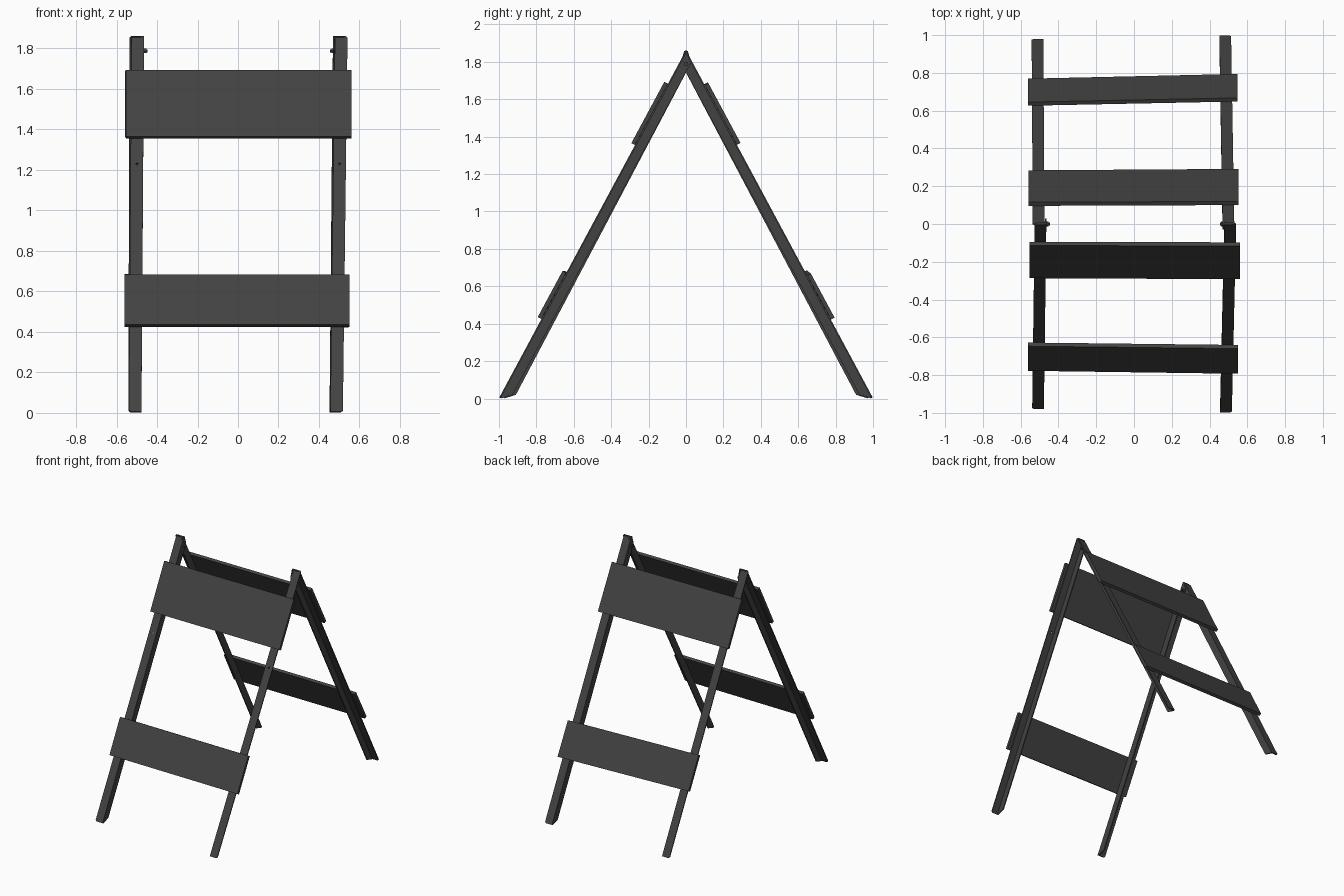
import bpy, bmesh, math
from mathutils import Vector, Matrix

if "Cube" in bpy.data.objects:
    bpy.data.objects.remove(bpy.data.objects["Cube"])

mat = bpy.data.materials.new("dark_grey")
mat.diffuse_color = (0.055, 0.055, 0.055, 1)
mat.use_nodes = True
mat.node_tree.nodes["Principled BSDF"].inputs["Base Color"].default_value = mat.diffuse_color

W, D, T = 0.062, 0.056, 0.008      # angle-iron width, depth, wall
TOP_Z, BOT_Z = 1.862, 0.006


def add_object(name, bm):
    bmesh.ops.recalc_face_normals(bm, faces=bm.faces)
    me = bpy.data.meshes.new(name)
    bm.to_mesh(me)
    bm.free()
    ob = bpy.data.objects.new(name, me)
    bpy.context.collection.objects.link(ob)
    me.materials.append(mat)
    return ob


def cut(bm, co, no):
    """Slice off everything beyond a plane and cap the opening."""
    bmesh.ops.bisect_plane(bm, geom=bm.verts[:] + bm.edges[:] + bm.faces[:],
                           plane_co=co, plane_no=no, clear_outer=True)
    bmesh.ops.holes_fill(bm, edges=[e for e in bm.edges if e.is_boundary], sides=0)


def leg(name, top, bottom, s, side):
    """Angle-iron leg; s = -1 front / 1 back, side = -1 left / 1 right."""
    top, bottom = Vector(top), Vector(bottom)
    length = (bottom - top).length
    u = (bottom - top).normalized()
    x = (Vector((1, 0, 0)) - u * u.x).normalized()
    n = x.cross(u) * -s
    m = Matrix((x, n, u)).transposed().to_4x4()
    m.translation = top
    h, k = W / 2, -side            # k points to the inner edge
    prof = [(-h, 0), (h, 0), (h, D), (h - T, D), (h - T, T), (-h, T)]
    bm = bmesh.new()
    f = bm.faces.new([bm.verts.new((a * k, b, 0)) for a, b in prof])
    ext = bmesh.ops.extrude_face_region(bm, geom=[f])
    bmesh.ops.translate(bm, vec=(0, 0, length),
                        verts=[v for v in ext["geom"] if isinstance(v, bmesh.types.BMVert)])
    # clipped flange corners at both ends
    for z, e in ((0, -1), (length, 1)):
        cut(bm, (0, T + 0.003, z), (0, 1, e))
        cut(bm, (-k * (h - 0.01), 0, z), (-k, 0, e))
    bm.transform(m)
    ob = add_object(name, bm)

    # small bolt holes in the outer face and in the foot
    cb = bmesh.new()
    for z in (1.23, 0.38, 0.22):
        loc = (0, 0, length * (TOP_Z - z) / (TOP_Z - BOT_Z))
        bmesh.ops.create_cone(cb, cap_ends=True, segments=8, radius1=0.006, radius2=0.006, depth=0.04,
                              matrix=Matrix.Translation(loc) @ Matrix.Rotation(math.pi / 2, 4, 'X'))
    bmesh.ops.create_cone(cb, cap_ends=True, segments=8, radius1=0.007, radius2=0.007, depth=0.03,
                          matrix=Matrix.Translation((k * (h - T / 2), 0.03, length - 0.045))
                          @ Matrix.Rotation(math.pi / 2, 4, 'Y'))
    cb.transform(m)
    cutter = add_object(name + "_hole_cutter", cb)
    cutter.hide_render = True
    cutter.hide_viewport = True
    mod = ob.modifiers.new("holes", 'BOOLEAN')
    mod.operation = 'DIFFERENCE'
    mod.solver = 'EXACT'
    mod.object = cutter


def panel(name, s, x0, x1, z0, z1, feet, dz=0.0):
    """Flat board lying on the outer faces of one pair of legs."""
    slope = Vector((0, s, -(TOP_Z - BOT_Z))).normalized()
    out = Vector((0, -slope.z * s, abs(slope.y)))
    bm = bmesh.new()
    pts = []
    for x, z in ((x0, z0), (x1, z0 - dz), (x1, z1 - dz), (x0, z1)):
        foot = feet[0] + (feet[1] - feet[0]) * (x + 0.5)
        pts.append(Vector((x, s * foot * (TOP_Z - z) / (TOP_Z - BOT_Z), z)))
    out *= 0.022
    inner = [bm.verts.new(p) for p in pts]
    outer = [bm.verts.new(p + out) for p in pts]
    bm.faces.new(inner)
    bm.faces.new(outer)
    for i in range(4):
        j = (i + 1) % 4
        bm.faces.new((inner[i], inner[j], outer[j], outer[i]))
    add_object(name, bm)


# legs: name, top x, bottom x, foot distance, front/back, left/right
for name, tx, bx, fy, s, side in (
        ("front_left_leg", -0.495, -0.508, 0.98, -1, -1),
        ("front_right_leg", 0.510, 0.487, 0.998, -1, 1),
        ("back_left_leg", -0.505, -0.511, 0.98, 1, -1),
        ("back_right_leg", 0.500, 0.483, 0.998, 1, 1)):
    leg(name, (tx, 0, TOP_Z), (bx, s * fy, BOT_Z), s, side)

# boards
feet = (0.98, 0.998)
panel("front_upper_board", -1, -0.553, 0.56, 1.355, 1.682, feet)
panel("front_lower_board", -1, -0.56, 0.55, 0.425, 0.672, feet)
panel("back_upper_board", 1, -0.558, 0.553, 1.36, 1.68, feet, 0.004)
panel("back_lower_board", 1, -0.56, 0.547, 0.44, 0.675, feet, 0.018)

# hinge bolts joining front and back legs
for name, x in (("left_hinge_bolt", -0.469), ("right_hinge_bolt", 0.478)):
    bm = bmesh.new()
    for r, w, seg in ((0.013, 0.034, 6), (0.008, 0.046, 10)):
        bmesh.ops.create_cone(bm, cap_ends=True, segments=seg, radius1=r, radius2=r, depth=w,
                              matrix=Matrix.Translation((x, 0, 1.788)) @ Matrix.Rotation(math.pi / 2, 4, 'Y'))
    add_object(name, bm)
